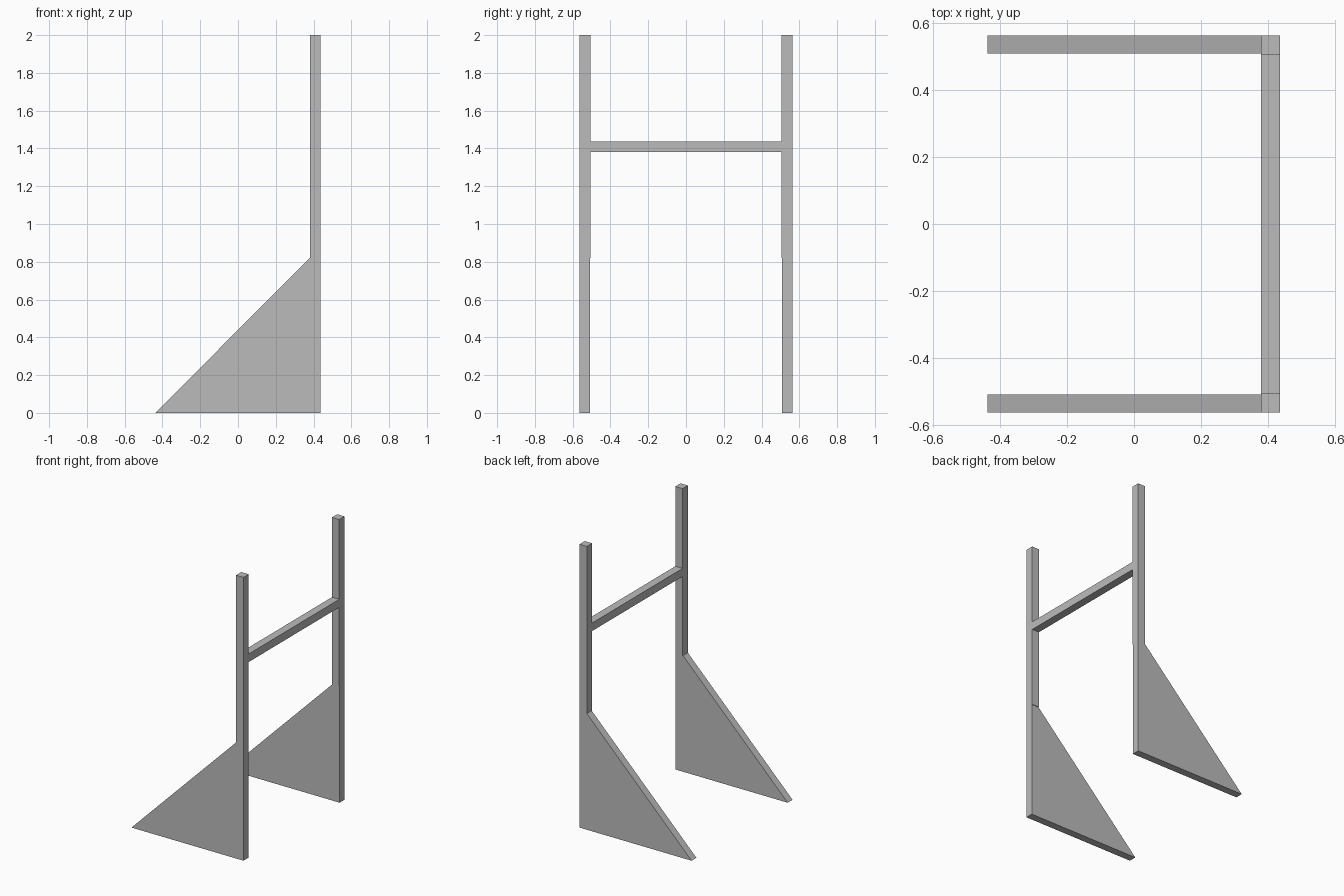
import bpy
import bmesh

cube = bpy.data.objects.get("Cube")
if cube:
    bpy.data.objects.remove(cube, do_unlink=True)

grey = bpy.data.materials.new("plain_grey")
grey.use_nodes = True
colour = (0.5, 0.5, 0.5, 1)
grey.diffuse_color = colour
grey.node_tree.nodes["Principled BSDF"].inputs["Base Color"].default_value = colour

BACK, FRONT, TOE = 0.437, 0.38, -0.438   # post faces and foot tip along x
OUTER, POST_IN, PANEL_IN = 0.563, 0.505, 0.509
SHOULDER, HEIGHT = 0.82, 2.0


def extrude_profile(name, profile, y0, y1):
    """Extrude an (x, z) outline from y0 to y1."""
    bm = bmesh.new()
    face = bm.faces.new([bm.verts.new((x, y0, z)) for x, z in profile])
    result = bmesh.ops.extrude_face_region(bm, geom=[face])
    moved = [v for v in result["geom"] if isinstance(v, bmesh.types.BMVert)]
    bmesh.ops.translate(bm, verts=moved, vec=(0, y1 - y0, 0))
    bmesh.ops.recalc_face_normals(bm, faces=bm.faces)
    mesh = bpy.data.meshes.new(name)
    bm.to_mesh(mesh)
    bm.free()
    mesh.materials.append(grey)
    obj = bpy.data.objects.new(name, mesh)
    bpy.context.collection.objects.link(obj)
    return obj


def rectangle(z0, z1):
    return [(FRONT, z0), (BACK, z0), (BACK, z1), (FRONT, z1)]


# Sloped foot panel with an upright post on its shoulder, on each side
foot = [(TOE, 0), (BACK, 0), (BACK, SHOULDER), (FRONT, SHOULDER)]
for side, s in (("front", -1), ("back", 1)):
    extrude_profile(side + "_foot_panel", foot, s * PANEL_IN, s * OUTER)
    extrude_profile(side + "_post", rectangle(SHOULDER, HEIGHT), s * POST_IN, s * OUTER)

# Crossbar joining the two posts
extrude_profile("crossbar", rectangle(1.38, 1.437), -POST_IN, POST_IN)
